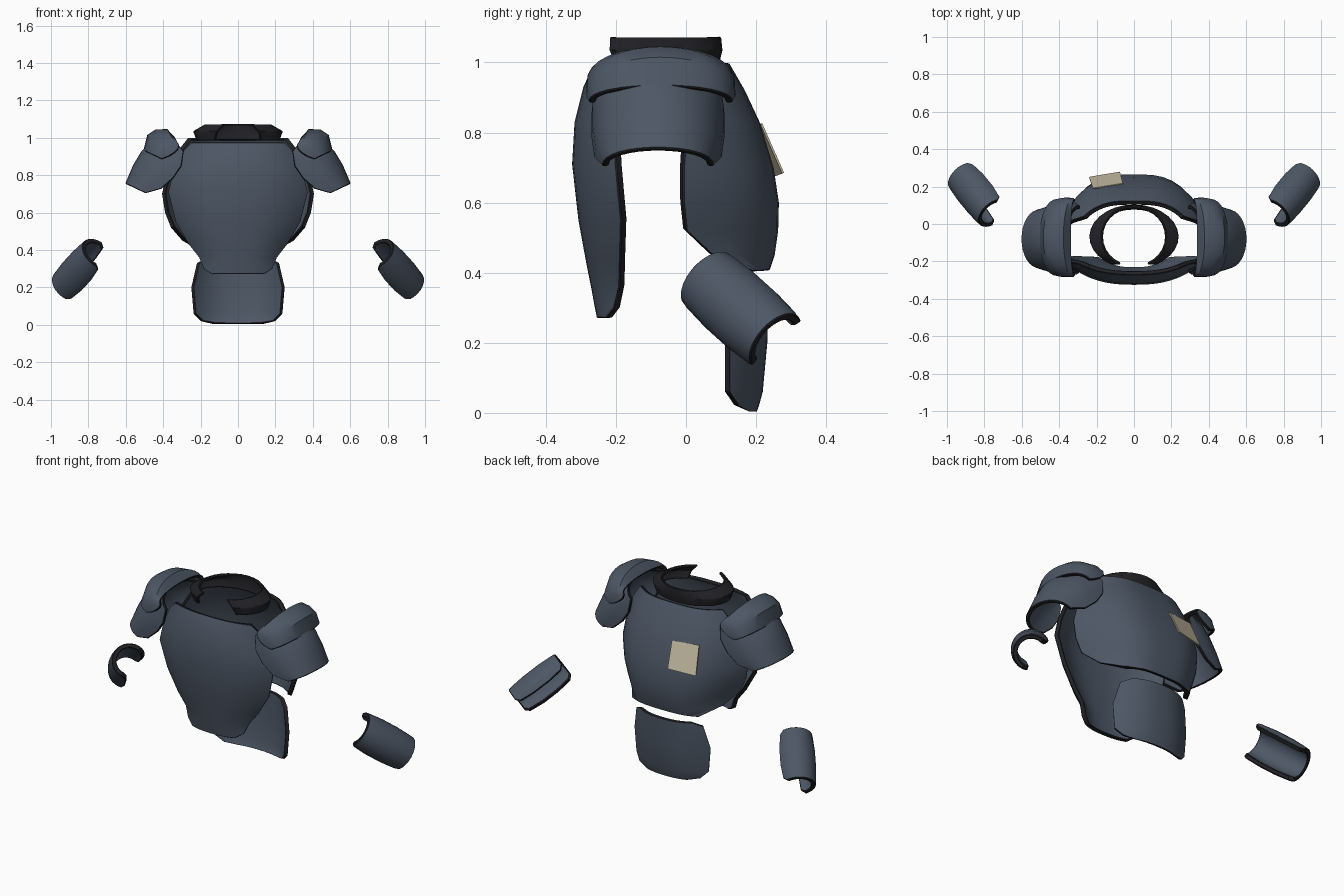
import bpy, bmesh, math
from mathutils import Vector

if "Cube" in bpy.data.objects:
    bpy.data.objects.remove(bpy.data.objects["Cube"])


def material(name, rgb):
    m = bpy.data.materials.new(name)
    m.diffuse_color = (*rgb, 1.0)
    m.use_nodes = True
    m.node_tree.nodes["Principled BSDF"].inputs["Base Color"].default_value = m.diffuse_color
    return m


ARMOUR = material("slate_blue", (0.075, 0.095, 0.13))
DARK = material("black_trim", (0.016, 0.016, 0.02))
TAN = material("tan_paper", (0.52, 0.47, 0.34))


def sheet(name, grid, ref, thick, mats, mirror=False, bevel=0.004):
    """Turn rows of points into a solid plate whose outside faces away from ref."""
    bm = bmesh.new()
    rows = [[bm.verts.new(p) for p in row] for row in grid]
    for a, b in zip(rows, rows[1:]):
        for i in range(len(a) - 1):
            bm.faces.new((a[i], a[i + 1], b[i + 1], b[i]))
    bm.normal_update()
    ref = Vector(ref)
    if sum(f.normal.dot(f.calc_center_median() - ref) for f in bm.faces) < 0:
        bmesh.ops.reverse_faces(bm, faces=bm.faces[:])
    me = bpy.data.meshes.new(name)
    bm.to_mesh(me)
    bm.free()
    for m in mats:
        me.materials.append(m)
    ob = bpy.data.objects.new(name, me)
    bpy.context.collection.objects.link(ob)
    s = ob.modifiers.new("thickness", 'SOLIDIFY')
    s.thickness = thick
    s.offset = -1
    s.material_offset_rim = len(mats) - 1
    if bevel:
        b = ob.modifiers.new("edge", 'BEVEL')
        b.width = bevel
        b.segments = 1
        b.angle_limit = math.radians(50)
        b.material = len(mats) - 1
    if mirror:
        ob.modifiers.new("mirror", 'MIRROR')
    # Bake the modifiers, then smooth all but the plate edges
    ev = ob.evaluated_get(bpy.context.evaluated_depsgraph_get())
    ob.data = bpy.data.meshes.new_from_object(ev)
    ob.modifiers.clear()
    ob.data.shade_smooth()
    ob.data.set_sharp_from_angle(angle=math.radians(35))
    return ob


def body_plate(rows, power, n=20):
    """Rows of (height, half width, middle y, edge y) as a curved plate."""
    grid = []
    for z, w, yc, ye in rows:
        row = []
        for i in range(n + 1):
            u = math.sin((2 * i / n - 1) * math.pi / 2 * 0.85) / math.sin(math.pi / 2 * 0.85)
            row.append((w * u, yc + (ye - yc) * abs(u) ** power, z))
        grid.append(row)
    return grid


def arch_plate(rows, yc, n=16):
    """Rows of (ridge x, ridge z, end x, end z, half depth) as an arched plate."""
    grid = []
    for rx, rz, ex, ez, hw in rows:
        row = []
        for i in range(n + 1):
            t = (i / n - 0.5) * math.pi
            c = math.cos(t) ** 0.85 if 0 < i < n else 0
            row.append((ex + (rx - ex) * c, yc + hw * math.sin(t), ez + (rz - ez) * c))
        grid.append(row)
    return grid


PLATE = (ARMOUR, DARK)

# Chest plate
chest = [(0.975, 0.25, -0.272, -0.235), (0.93, 0.295, -0.293, -0.215),
         (0.83, 0.345, -0.318, -0.205), (0.71, 0.375, -0.325, -0.2),
         (0.55, 0.335, -0.307, -0.185), (0.43, 0.265, -0.285, -0.188),
         (0.36, 0.21, -0.271, -0.19), (0.30, 0.185, -0.26, -0.205),
         (0.27, 0.14, -0.254, -0.23)]
sheet("chest_plate", body_plate(chest, 2.6), (0, 0, 0.6), 0.024, PLATE)

# Back plate
back = [(1.0, 0.27, 0.122, 0.04), (0.92, 0.33, 0.168, 0.02),
        (0.83, 0.38, 0.21, 0.0), (0.7, 0.408, 0.25, -0.008),
        (0.6, 0.392, 0.265, -0.008), (0.52, 0.36, 0.263, 0.0),
        (0.45, 0.3, 0.253, 0.075), (0.405, 0.22, 0.238, 0.195)]
sheet("back_plate", body_plate(back, 3.2), (0, 0, 0.7), 0.024, PLATE)

# Lower back plate
lower = [(0.355, 0.17, 0.237, 0.19), (0.33, 0.22, 0.236, 0.15),
         (0.2, 0.25, 0.232, 0.125), (0.06, 0.238, 0.219, 0.125),
         (0.02, 0.2, 0.208, 0.152), (0.003, 0.13, 0.202, 0.182)]
sheet("lower_back_plate", body_plate(lower, 2.5), (0, 0, 0.2), 0.02, PLATE)

# Shoulder cap and the upper-arm plate under it
cap = [(0.335, 1.0, 0.315, 0.965, 0.205), (0.378, 1.046, 0.32, 0.94, 0.212),
       (0.44, 1.045, 0.343, 0.917, 0.213), (0.485, 1.015, 0.37, 0.9, 0.213),
       (0.506, 0.932, 0.41, 0.885, 0.205)]
sheet("shoulder_cap", arch_plate(cap, -0.072), (0.33, -0.07, 0.86), 0.02, PLATE, True)

arm = [(0.36, 1.01, 0.29, 0.93, 0.18), (0.46, 0.985, 0.302, 0.85, 0.19),
       (0.515, 0.93, 0.345, 0.785, 0.19), (0.56, 0.855, 0.41, 0.727, 0.182),
       (0.603, 0.755, 0.495, 0.703, 0.158)]
sheet("upper_arm_plate", arch_plate(arm, -0.08), (0.33, -0.07, 0.78), 0.02, PLATE, True)

# Forearm guards: open tubes around a slanted axis
axis = Vector((0.165, 0.2, -0.18)).normalized()
out = Vector((0.74, -0.35, 0.57))
out = (out - axis * out.dot(axis)).normalized()
side = axis.cross(out)
centre = Vector((0.832, 0.157, 0.293))
guard = []
for d, r, half in [(-0.158, 0.096, 95), (-0.135, 0.099, 110), (-0.05, 0.105, 115),
                   (0.05, 0.105, 115), (0.135, 0.099, 110), (0.158, 0.096, 95)]:
    row = []
    for i in range(17):
        t = math.radians(half * (i / 8 - 1))
        row.append(centre + axis * d + (out * math.cos(t) + side * math.sin(t)) * r)
    guard.append(row)
sheet("forearm_guard", guard, centre, 0.025, PLATE, True)

# Neck collar, open at the front and leaning inward
collar = []
for rx, ry, z, gap in [(0.222, 0.16, 0.985, 34), (0.24, 0.172, 1.035, 28), (0.172, 0.168, 1.074, 26)]:
    row = []
    for i in range(25):
        t = math.radians(gap + (360 - 2 * gap) * i / 24)
        row.append((rx * math.sin(t), -0.068 - ry * math.cos(t), z))
    collar.append(row)
sheet("neck_collar", collar, (0, -0.068, 1.03), 0.016, (DARK,))

# Paper note stuck to the back
note = [[(-0.22, 0.192, 0.83), (-0.06, 0.218, 0.825)],
        [(-0.24, 0.252, 0.675), (-0.075, 0.28, 0.685)]]
sheet("paper_note", note, (0, 0, 0.7), 0.006, (TAN,), bevel=0)
